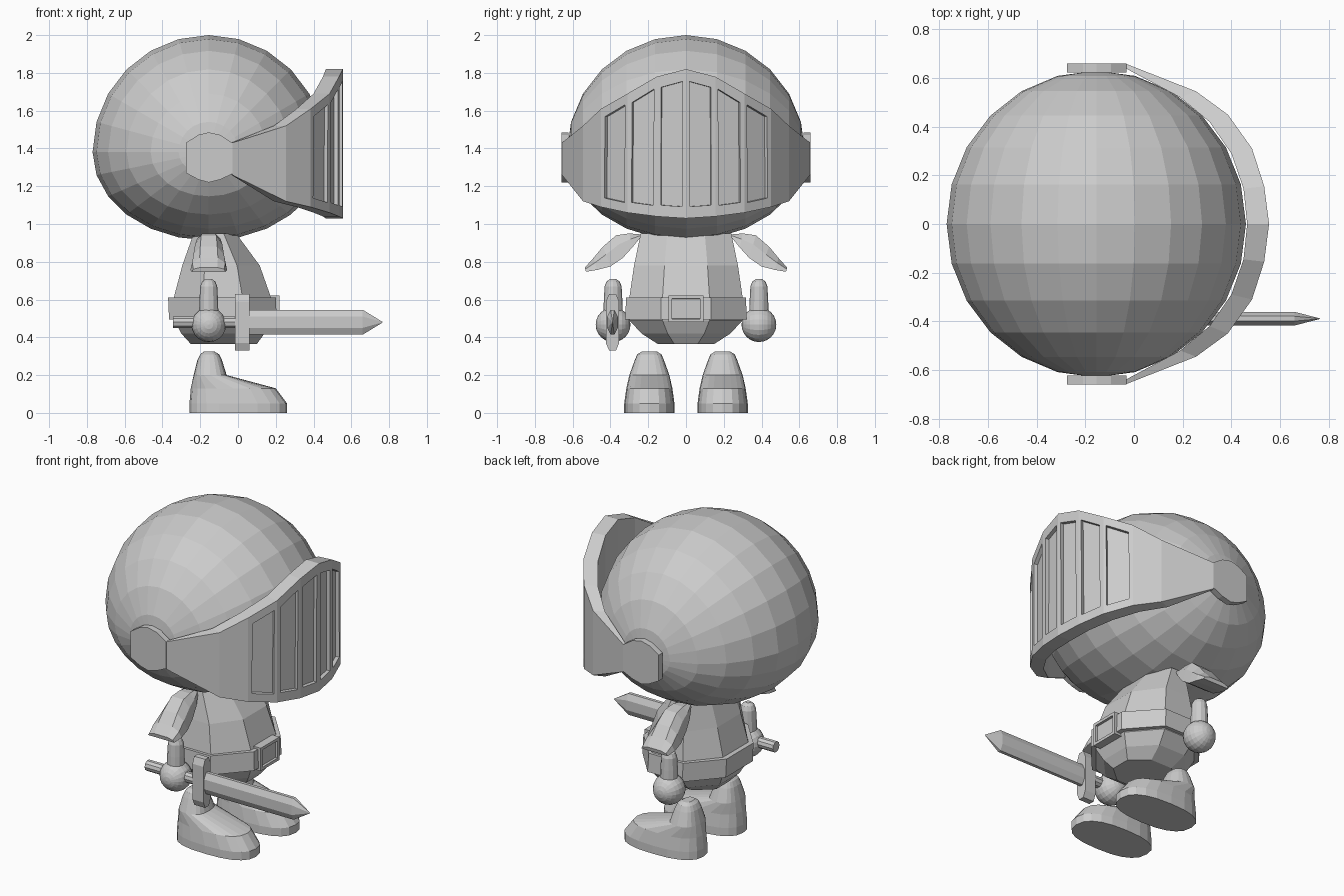
import bpy, bmesh, math
from mathutils import Matrix, Vector

if "Cube" in bpy.data.objects:
    bpy.data.objects.remove(bpy.data.objects["Cube"], do_unlink=True)

grey = bpy.data.materials.new("plain_grey")
grey.use_nodes = True
grey.diffuse_color = (0.6, 0.6, 0.6, 1)
grey.node_tree.nodes["Principled BSDF"].inputs["Base Color"].default_value = (0.6, 0.6, 0.6, 1)


def finish(name, bm):
    bmesh.ops.recalc_face_normals(bm, faces=bm.faces)
    mesh = bpy.data.meshes.new(name)
    bm.to_mesh(mesh)
    bm.free()
    mesh.materials.append(grey)
    obj = bpy.data.objects.new(name, mesh)
    bpy.context.collection.objects.link(obj)
    return obj


def loft(name, rings):
    """Skin a row of equal-length rings and cap both ends."""
    bm = bmesh.new()
    rows = [[bm.verts.new(p) for p in ring] for ring in rings]
    n = len(rows[0])
    for a, b in zip(rows, rows[1:]):
        for i in range(n):
            j = (i + 1) % n
            bm.faces.new((a[i], a[j], b[j], b[i]))
    bm.faces.new(rows[0])
    bm.faces.new(rows[-1])
    return finish(name, bm)


def octagon(z, back, front, half):
    """Eight-sided ring with a flat facing front and each side."""
    k = 1 / math.cos(math.pi / 8)
    angles = [(i + 0.5) * math.pi / 4 for i in range(8)]
    return [((back + front) / 2 + (front - back) / 2 * k * math.cos(a),
             half * k * math.sin(a), z) for a in angles]


def ball(name, centre, radii, low, u, v):
    """Sphere with poles on the side axis; low sets the lower height."""
    bm = bmesh.new()
    bmesh.ops.create_uvsphere(bm, u_segments=u, v_segments=v, radius=1)
    bmesh.ops.rotate(bm, verts=bm.verts, matrix=Matrix.Rotation(math.pi / 2, 3, 'X'))
    for vert in bm.verts:
        x, y, z = vert.co
        rz = radii[2] if z > 0 else low
        vert.co = Vector(centre) + Vector((x * radii[0], y * radii[1], z * rz))
    return finish(name, bm)


# Helmet dome, flattened underneath
ball("helmet", (-0.155, 0, 1.38), (0.615, 0.63, 0.62), 0.467, 24, 12)

# Visor: outer and inner columns (y, outer x, inner y, inner x, top, bottom)
half = [(0, .555, 0, .465, 1.82, 1.03), (.155, .535, .145, .45, 1.78, 1.04),
        (.31, .485, .29, .40, 1.69, 1.06), (.45, .385, .42, .31, 1.61, 1.09),
        (.545, .255, .52, .19, 1.52, 1.12), (.657, -.03, .64, -.035, 1.43, 1.26)]
columns = [(-c[0], c[1], -c[2], *c[3:]) for c in reversed(half[1:])] + half
bm = bmesh.new()
rows = [[bm.verts.new(p) for p in ((ox, oy, t), (ox, oy, b), (ix, iy, b), (ix, iy, t))]
        for oy, ox, iy, ix, t, b in columns]
panels = []
for k, (a, b) in enumerate(zip(rows, rows[1:])):
    faces = [bm.faces.new((a[i], a[(i + 1) % 4], b[(i + 1) % 4], b[i])) for i in range(4)]
    if 2 <= k <= 7:
        panels.append(faces[0])
bm.faces.new(rows[0])
bm.faces.new(rows[-1])
bmesh.ops.recalc_face_normals(bm, faces=bm.faces)
# Recessed slot in each front panel
for face in panels:
    bmesh.ops.inset_individual(bm, faces=[face], thickness=0.03)
    mid = face.calc_center_median()
    for vert in face.verts:
        vert.co.z = mid.z + (vert.co.z - mid.z) * 0.89
    bmesh.ops.inset_individual(bm, faces=[face], thickness=0.001, depth=-0.022)
finish("visor", bm)

# Visor hinges
outline = [(-.275, 1.43), (-.21, 1.472), (-.155, 1.485), (-.095, 1.472), (-.03, 1.43),
           (-.03, 1.265), (-.095, 1.235), (-.155, 1.22), (-.21, 1.235), (-.275, 1.27)]
for s, side in ((1, "left"), (-1, "right")):
    loft(side + "_hinge", [[(x, s * y, z) for x, z in outline] for y in (0.622, 0.66)])

# Torso and belt
loft("torso", [octagon(*r) for r in (
    (.365, -.25, .10, .15), (.42, -.30, .14, .235), (.49, -.335, .175, .30),
    (.61, -.34, .175, .30), (.78, -.295, .115, .275), (.95, -.235, -.01, .24))])
loft("belt", [octagon(*r) for r in ((.495, -.365, .205, .322), (.61, -.37, .20, .317))])


def box(name, low, high):
    bm = bmesh.new()
    bmesh.ops.create_cube(bm, size=1)
    for vert in bm.verts:
        vert.co = [a + (b - a) * (c + 0.5) for a, b, c in zip(low, high, vert.co)]
    return bm


# Buckle with a sunken middle
bm = box("buckle", (.17, -.092, .48), (.22, .092, .622))
front = max(bm.faces, key=lambda f: f.calc_center_median().x)
bmesh.ops.inset_individual(bm, faces=[front], thickness=0.025)
bmesh.ops.inset_individual(bm, faces=[front], thickness=0.001, depth=-0.015)
finish("buckle", bm)

# Shoulder plates: upper y, z, lower y, z, half width
plates = [(.24, .945, .24, .93, .05), (.30, .95, .285, .875, .07), (.37, .94, .335, .82, .08),
          (.44, .88, .40, .775, .09), (.49, .82, .47, .757, .097), (.535, .77, .53, .747, .09)]
arch = [(-1, 0), (-.9, .6), (-.5, 1), (.5, 1), (.9, .6), (1, 0)]

# Shoe rings: height, heel, toe, half width
shoe = [(0, -.257, .26, .133), (.05, -.257, .26, .133), (.13, -.25, .20, .122),
        (.20, -.235, -.06, .106), (.28, -.215, -.085, .077), (.31, -.20, -.10, .064),
        (.325, -.18, -.125, .04)]


def shoe_ring(z, heel, toe, wide, y):
    ring = []
    for i in range(20):
        a = 2 * math.pi * i / 20
        c, s = math.cos(a), math.sin(a)
        px = math.copysign(abs(c) ** 0.8, c)
        py = math.copysign(abs(s) ** 0.8, s)
        ring.append(((heel + toe) / 2 + (toe - heel) / 2 * px, y + wide * py, z))
    return ring


def disc(centre, r, axis, n=12):
    """Circle of points across the given axis."""
    pts = []
    for i in range(n):
        a, b = r * math.cos(2 * math.pi * i / n), r * math.sin(2 * math.pi * i / n)
        offset = (a, b, 0) if axis == "z" else (0, a, b)
        pts.append(tuple(p + q for p, q in zip(centre, offset)))
    return pts


for s, side in ((1, "left"), (-1, "right")):
    loft(side + "_shoulder_plate", [
        [(-.155 + w * u, s * (ly + (uy - ly) * t), lz + (uz - lz) * t) for u, t in arch]
        for uy, uz, ly, lz, w in plates])
    loft(side + "_arm", [disc((-.155, s * .386, z), r, "z") for z, r in (
        (.50, .052), (.60, .049), (.67, .045), (.695, .035), (.71, .015))])
    ball(side + "_hand", (-.155, s * .386, .467), (.092, .092, .092), .092, 20, 12)
    loft(side + "_shoe", [shoe_ring(*r, s * .194) for r in shoe])

# Sword held in the right hand
sy, sz = -.389, .48
loft("sword_handle", [disc((x, sy, sz), .033, "x", 10) for x in (-.345, 0)])
guard = [(-.018, -.15), (-.035, -.11), (-.035, .11), (-.018, .15),
         (.018, .15), (.035, .11), (.035, -.11), (.018, -.15)]
loft("sword_guard", [[(x, sy + y, sz + z) for y, z in guard] for x in (-.015, .06)])
section = [(.01, .066), (.028, .03), (.028, -.03), (.01, -.066),
           (-.01, -.066), (-.028, -.03), (-.028, .03), (-.01, .066)]
loft("sword_blade", [[(x, sy + y * k, sz + z * k) for y, z in section]
                     for x, k in ((.05, 1), (.66, 1), (.765, .03))])
